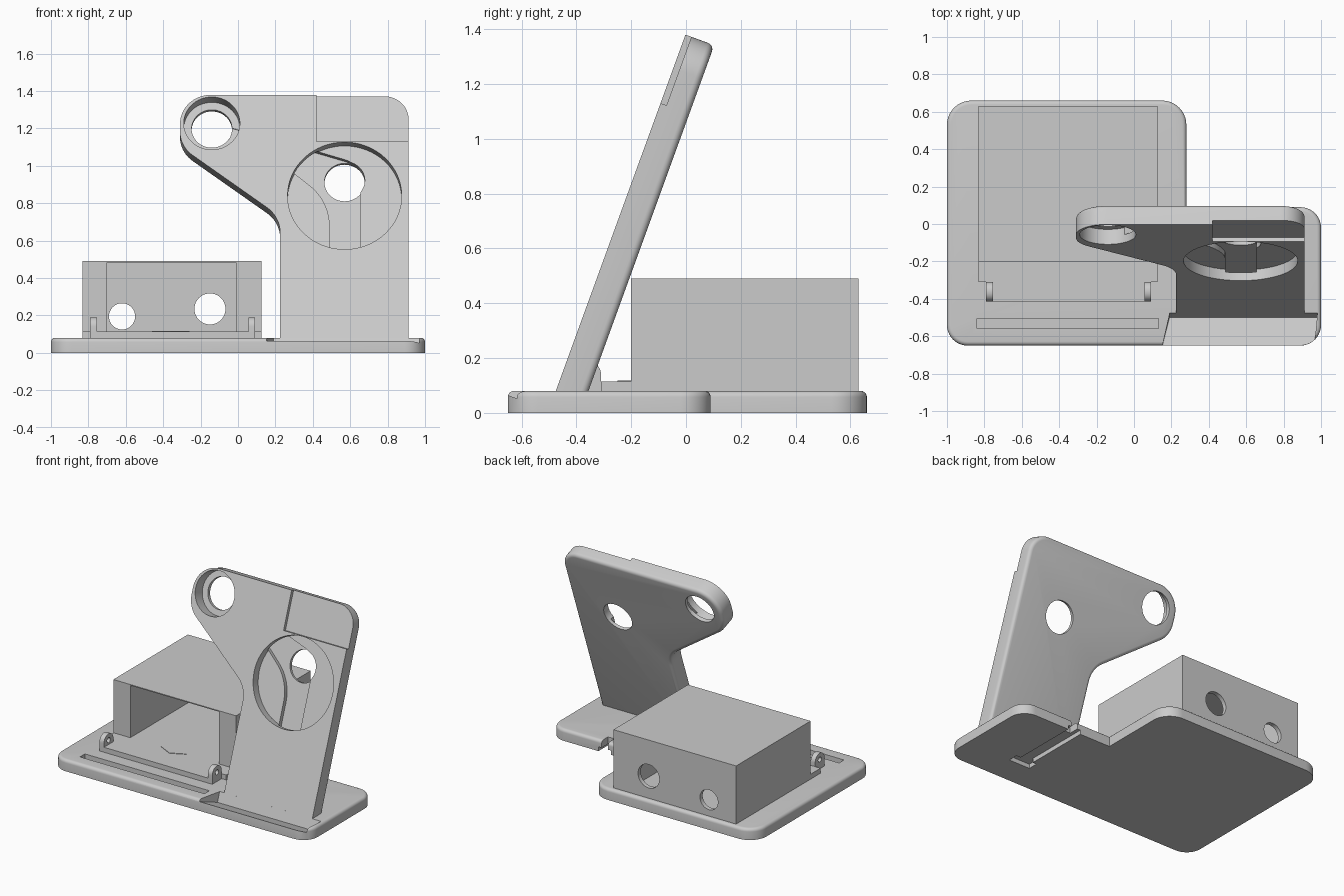
import bpy, bmesh, math
from mathutils import Vector, Matrix

if "Cube" in bpy.data.objects:
    bpy.data.objects.remove(bpy.data.objects["Cube"])

grey = bpy.data.materials.new("light grey")
grey.use_nodes = True
grey.diffuse_color = (0.6, 0.6, 0.6, 1)
grey.node_tree.nodes["Principled BSDF"].inputs["Base Color"].default_value = (0.6, 0.6, 0.6, 1)


def rounded(points, steps=10):
    """Outline from (x, y, radius) corners, each replaced by an arc."""
    out = []
    for i, (x, y, r) in enumerate(points):
        p = Vector((x, y))
        if r == 0:
            out.append(p)
            continue
        a = (Vector(points[i - 1][:2]) - p).normalized()
        b = (Vector(points[(i + 1) % len(points)][:2]) - p).normalized()
        half = a.angle(b) / 2
        start, end = p + a * r / math.tan(half), p + b * r / math.tan(half)
        centre = p + (a + b).normalized() * r / math.sin(half)
        for k in range(steps + 1):
            d = (start - centre).lerp(end - centre, k / steps)
            sweep = (start - centre).angle(end - centre)
            t = k / steps
            d = ((start - centre) * math.sin((1 - t) * sweep)
                 + (end - centre) * math.sin(t * sweep)) / math.sin(sweep)
            out.append(centre + d)
    return out


def circle(x, y, r, n=64):
    return [Vector((x + r * math.cos(2 * math.pi * i / n),
                    y + r * math.sin(2 * math.pi * i / n))) for i in range(n)]


def rect(x0, x1, y0, y1):
    return [Vector(p) for p in ((x0, y0), (x1, y0), (x1, y1), (x0, y1))]


def prism(name, outline, z0, z1, matrix=None, bevel=0, bevel_z=None):
    """Extrude an outline from z0 to z1, optionally rounding one rim."""
    bm = bmesh.new()
    face = bm.faces.new([bm.verts.new((p[0], p[1], z0)) for p in outline])
    ext = bmesh.ops.extrude_face_region(bm, geom=[face])["geom"]
    for v in ext:
        if isinstance(v, bmesh.types.BMVert):
            v.co.z = z1
    bmesh.ops.recalc_face_normals(bm, faces=bm.faces)
    if bevel:
        rim = [e for e in bm.edges if all(abs(v.co.z - bevel_z) < 1e-5 for v in e.verts)]
        bmesh.ops.bevel(bm, geom=rim, offset=bevel, segments=5, profile=0.5, affect='EDGES')
    if matrix:
        bm.transform(matrix)
    mesh = bpy.data.meshes.new(name)
    bm.to_mesh(mesh)
    bm.free()
    mesh.materials.append(grey)
    obj = bpy.data.objects.new(name, mesh)
    bpy.context.collection.objects.link(obj)
    return obj


def activate(obj):
    bpy.ops.object.select_all(action='DESELECT')
    obj.select_set(True)
    bpy.context.view_layer.objects.active = obj


def cut(obj, *cutters):
    activate(obj)
    for c in cutters:
        c.hide_render = True
        mod = obj.modifiers.new("cut", 'BOOLEAN')
        mod.operation, mod.solver, mod.object = 'DIFFERENCE', 'EXACT', c
        bpy.ops.object.modifier_apply(modifier=mod.name)
        bpy.data.objects.remove(c)


def smooth(obj):
    activate(obj)
    bpy.ops.object.shade_smooth_by_angle(angle=math.radians(30))


# Axis changes: profile (y, z) swept along x, and profile (x, z) swept along -y
ALONG_X = Matrix(((0, 0, 1, 0), (1, 0, 0, 0), (0, 1, 0, 0), (0, 0, 0, 1)))
ALONG_Y = Matrix.Rotation(math.pi / 2, 4, 'X')

# L-shaped base with rounded top rim
base = prism("base_plate", rounded([
    (-1, -0.65, 0.11), (1, -0.65, 0.11), (1, 0.09, 0.11),
    (0.28, 0.09, 0), (0.28, 0.66, 0.13), (-1, 0.66, 0.13)]),
    0, 0.08, bevel=0.022, bevel_z=0.08)
trough = [(-0.7, 0.083), (-0.7, 0.082), (-0.5, 0.012), (-0.474, 0.083), (-0.474, 0.12), (-0.7, 0.12)]
ledge = prism("ledge_cutter", trough, 0.19, 0.98, ALONG_X)
for v in ledge.data.vertices:  # flared ends
    if v.co.y < -0.6:
        v.co.x += -0.05 if v.co.x < 0.5 else -0.02
cut(base, ledge,
    prism("groove_cutter", rect(-0.84, 0.13, -0.56, -0.505), 0.04, 0.2),
    prism("cable_cutter", rect(0.52, 0.62, -0.4, 0.2), -0.1, 0.03),
    prism("cable_mouth_cutter", rect(0.49, 0.655, -0.45, -0.38), -0.1, 0.03),
    prism("cable_exit_cutter", rect(0.545, 0.595, 0.02, 0.2), -0.1, 0.1))
smooth(base)

# Leaning stand, drawn flat and tipped back 20 degrees
LEAN = Matrix.Translation((0, -0.475, 0.08)) @ Matrix.Rotation(math.radians(70), 4, 'X')
THICK = 0.112
stand = prism("leaning_stand", rounded([
    (0.225, -0.01, 0), (0.912, -0.01, 0), (0.912, 1.383, 0.13),
    (-0.31, 1.383, 0.165), (-0.31, 1.09, 0.165), (0.225, 0.69, 0.18)], 16),
    -THICK, 0, LEAN)
bpy.data.objects.remove(stand)
stand = prism("leaning_stand", rounded([
    (0.225, -0.01, 0), (0.912, -0.01, 0), (0.912, 1.383, 0.13),
    (-0.31, 1.383, 0.165), (-0.31, 1.09, 0.165), (0.225, 0.69, 0.18)], 16),
    -THICK, 0, LEAN, bevel=0.025, bevel_z=-THICK)
channel = rounded([
    (0.49, 0.03, 0), (0.49, 0.8, 0.3), (0.25, 1.0, 0.2), (-0.05, 1.1, 0),
    (-0.05, 1.23, 0), (0.655, 1.01, 0.12), (0.655, 0.03, 0)])
cut(stand,
    prism("corner_cutter", rect(0.42, 1.1, 1.117, 1.6), -0.023, 0.1, LEAN),
    prism("small_cup_cutter", circle(-0.14, 1.221, 0.15), -0.085, 0.1, LEAN),
    prism("small_hole_cutter", circle(-0.14, 1.221, 0.108), -0.3, 0.1, LEAN),
    prism("large_cup_cutter", circle(0.57, 0.809, 0.305), -0.06, 0.1, LEAN),
    prism("channel_cutter", channel, -0.09, -0.045, LEAN),
    prism("large_hole_cutter", circle(0.57, 0.918, 0.108), -0.3, 0.1, LEAN))
smooth(stand)

# Hollow box with open front and two holes in the back wall
box = prism("storage_box", rect(-0.832, 0.125, -0.2, 0.63), 0.079, 0.49)
cut(box,
    prism("cavity_cutter", rect(-0.7, -0.01, -0.4, 0.6), 0.115, 0.483),
    prism("left_hole_cutter", circle(-0.62, 0.195, 0.07, 48), -0.9, -0.5, ALONG_Y),
    prism("right_hole_cutter", circle(-0.15, 0.235, 0.083, 48), -0.9, -0.5, ALONG_Y))
smooth(box)

# Stepped sill in front of the box
prism("box_sill", [
    (-0.832, -0.2), (-0.832, -0.31), (-0.79, -0.31), (-0.79, -0.415),
    (0.09, -0.415), (0.09, -0.31), (0.125, -0.31), (0.125, -0.2)], 0.079, 0.115)
prism("sill_notch_plate", [(-0.46, -0.2), (-0.36, -0.25), (-0.26, -0.2)], 0.114, 0.118)

# Hinge ears with pin holes
ear_outline = rounded([(-0.415, 0.1, 0), (-0.31, 0.1, 0), (-0.31, 0.19, 0.05), (-0.415, 0.19, 0.05)])
for name, x in (("right_hinge_ear", -0.79), ("left_hinge_ear", 0.055)):
    ear = prism(name, ear_outline, x, x + 0.035, ALONG_X)
    cut(ear, prism("pin_cutter", circle(-0.362, 0.145, 0.018, 24), x - 0.1, x + 0.1, ALONG_X))
    smooth(ear)
